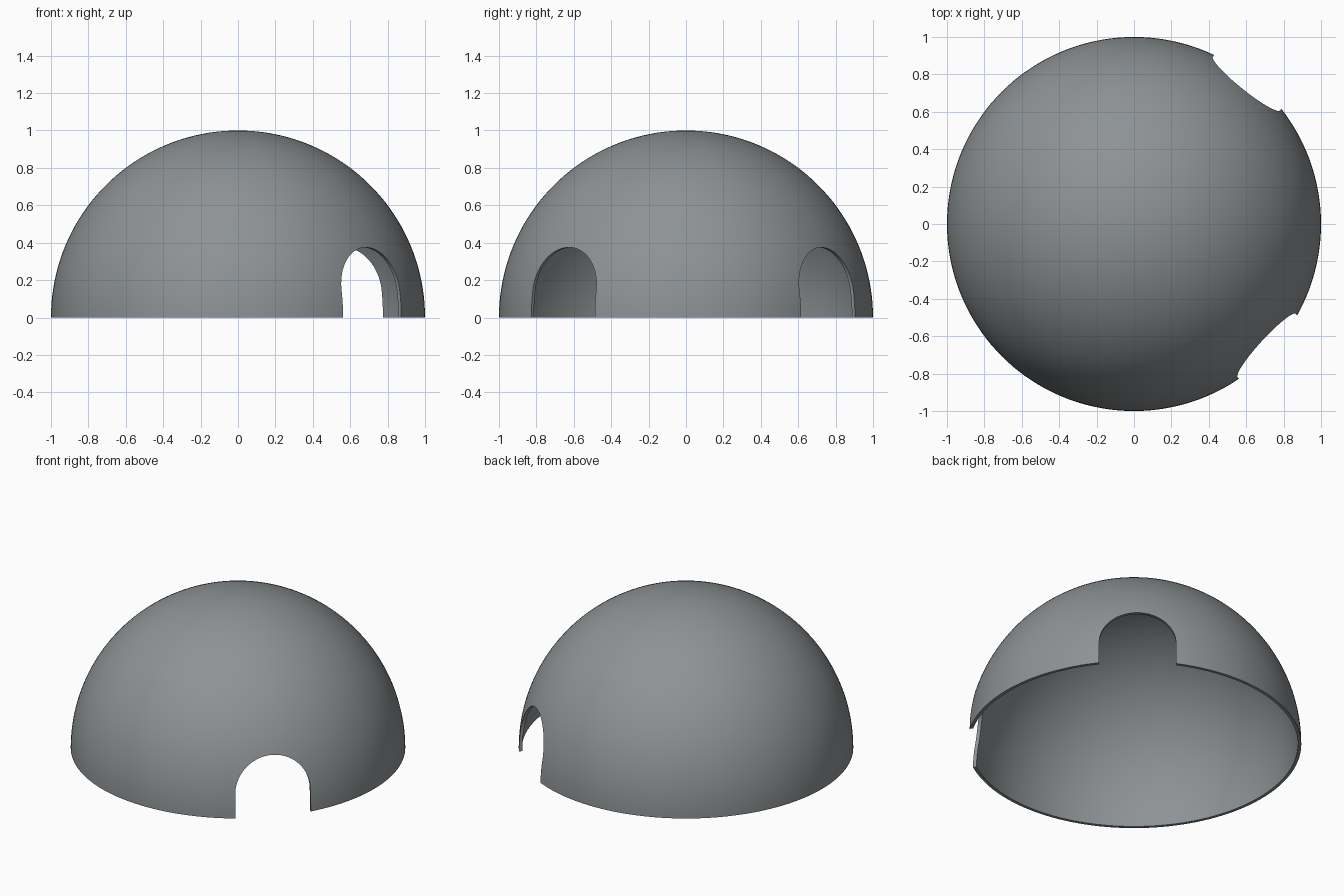
import bpy, bmesh, math
from mathutils import Matrix, Vector

if "Cube" in bpy.data.objects:
    bpy.data.objects.remove(bpy.data.objects["Cube"])

R, T = 1.0, 0.02           # outer radius, shell thickness
DOOR_W, SPRING = 0.23, 0.145  # door half width, height where the arch starts

mat = bpy.data.materials.new("slate grey")
mat.diffuse_color = (0.27, 0.29, 0.30, 1)
mat.use_nodes = True
mat.node_tree.nodes["Principled BSDF"].inputs["Base Color"].default_value = mat.diffuse_color


def new_object(name, bm):
    bmesh.ops.recalc_face_normals(bm, faces=bm.faces)
    me = bpy.data.meshes.new(name)
    bm.to_mesh(me)
    bm.free()
    ob = bpy.data.objects.new(name, me)
    bpy.context.collection.objects.link(ob)
    me.materials.append(mat)
    return ob


# Dome shell: outer arc up, inner arc down, flat rim, spun around z
bm = bmesh.new()
N = 40
angles = [math.pi / 2 * i / N for i in range(N + 1)]
prof = [(R * math.cos(a), R * math.sin(a)) for a in angles]
inner = [((R - T) * math.cos(a), (R - T) * math.sin(a)) for a in angles]


def chain(points):
    vs = [bm.verts.new((max(x, 0), 0, z)) for x, z in points]
    return vs, [bm.edges.new(p) for p in zip(vs, vs[1:])]


vo, eo = chain(prof)
vi, ei = chain(inner)
rim = bm.edges.new((vo[0], vi[0]))
bmesh.ops.spin(bm, geom=vo + vi + eo + ei + [rim], cent=(0, 0, 0),
               axis=(0, 0, 1), angle=2 * math.pi, steps=144)
bmesh.ops.remove_doubles(bm, verts=bm.verts, dist=1e-4)
dome = new_object("dome_shell", bm)


# Arched doorway cutters pointing outwards at a given heading
def doorway(name, heading):
    bm = bmesh.new()
    outline = [(-DOOR_W, -0.2)]
    for i in range(41):
        a = math.pi * (1 - i / 40)
        outline.append((DOOR_W * math.cos(a), SPRING + DOOR_W * math.sin(a)))
    outline.append((DOOR_W, -0.2))
    face = bm.faces.new([bm.verts.new((0.5, y, z)) for y, z in outline])
    ext = bmesh.ops.extrude_face_region(bm, geom=[face])
    bmesh.ops.translate(bm, vec=Vector((0.8, 0, 0)),
                        verts=[g for g in ext["geom"] if isinstance(g, bmesh.types.BMVert)])
    bm.transform(Matrix.Rotation(math.radians(heading), 4, 'Z'))
    ob = new_object(name, bm)
    ob.hide_render = True
    return ob


cutters = [doorway("front_doorway_cutter", -42.5), doorway("back_doorway_cutter", 51.3)]
bpy.context.view_layer.objects.active = dome
dome.select_set(True)
for c in cutters:
    m = dome.modifiers.new("doorway", 'BOOLEAN')
    m.operation, m.solver, m.object = 'DIFFERENCE', 'EXACT', c
    bpy.ops.object.modifier_apply(modifier=m.name)
for c in cutters:
    bpy.data.objects.remove(c)

# Smooth dome with crisp rim and door edges
bpy.ops.object.shade_smooth_by_angle(angle=math.radians(30))
